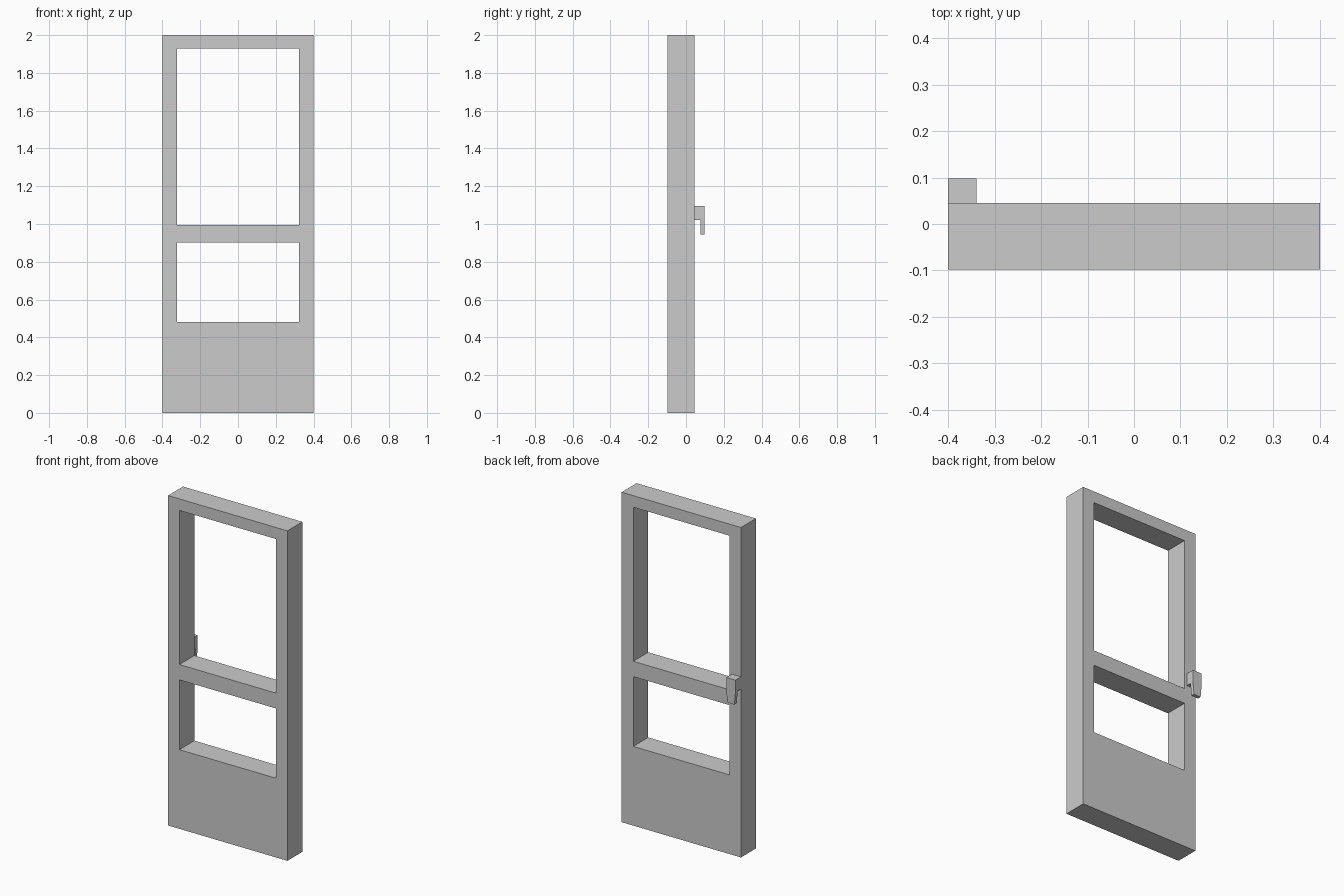
import bpy, bmesh
from mathutils import Vector

if "Cube" in bpy.data.objects:
    bpy.data.objects.remove(bpy.data.objects["Cube"])


def finish(bm, name):
    bmesh.ops.recalc_face_normals(bm, faces=bm.faces)
    mesh = bpy.data.meshes.new(name)
    bm.to_mesh(mesh)
    bm.free()
    obj = bpy.data.objects.new(name, mesh)
    bpy.context.collection.objects.link(obj)
    return obj


def extrude_all(bm, offset):
    res = bmesh.ops.extrude_face_region(bm, geom=bm.faces[:])
    verts = [g for g in res["geom"] if isinstance(g, bmesh.types.BMVert)]
    bmesh.ops.translate(bm, verts=verts, vec=Vector(offset))


# Door frame: a grid of panels with two window cells left open, extruded to depth
FRONT, BACK = -0.098, 0.045
xs = [-0.4, -0.324, 0.322, 0.4]
zs = [0.0, 0.48, 0.903, 0.996, 1.93, 2.0]
windows = {(1, 1), (1, 3)}
bm = bmesh.new()
grid = [[bm.verts.new((x, FRONT, z)) for z in zs] for x in xs]
for i in range(len(xs) - 1):
    for k in range(len(zs) - 1):
        if (i, k) not in windows:
            bm.faces.new((grid[i][k], grid[i + 1][k],
                          grid[i + 1][k + 1], grid[i][k + 1]))
extrude_all(bm, (0, BACK - FRONT, 0))
finish(bm, "door_frame")

# Handle: hooked side profile (y, z) extruded across x, with a tapered lip
X0, X1 = -0.4, -0.339
profile = [(BACK, 1.095), (0.098, 1.095), (0.098, 1.02), (0.098, 0.945),
           (0.076, 0.945), (0.076, 1.02), (BACK, 1.02)]
bm = bmesh.new()
bm.faces.new([bm.verts.new((X0, y, z)) for y, z in profile])
extrude_all(bm, (X1 - X0, 0, 0))
mid = (X0 + X1) / 2
for v in bm.verts:
    if v.co.z < 1.0:
        v.co.x = mid + (v.co.x - mid) * 0.78
bmesh.ops.triangulate(bm, faces=[f for f in bm.faces if len(f.verts) > 4])
finish(bm, "door_handle")
